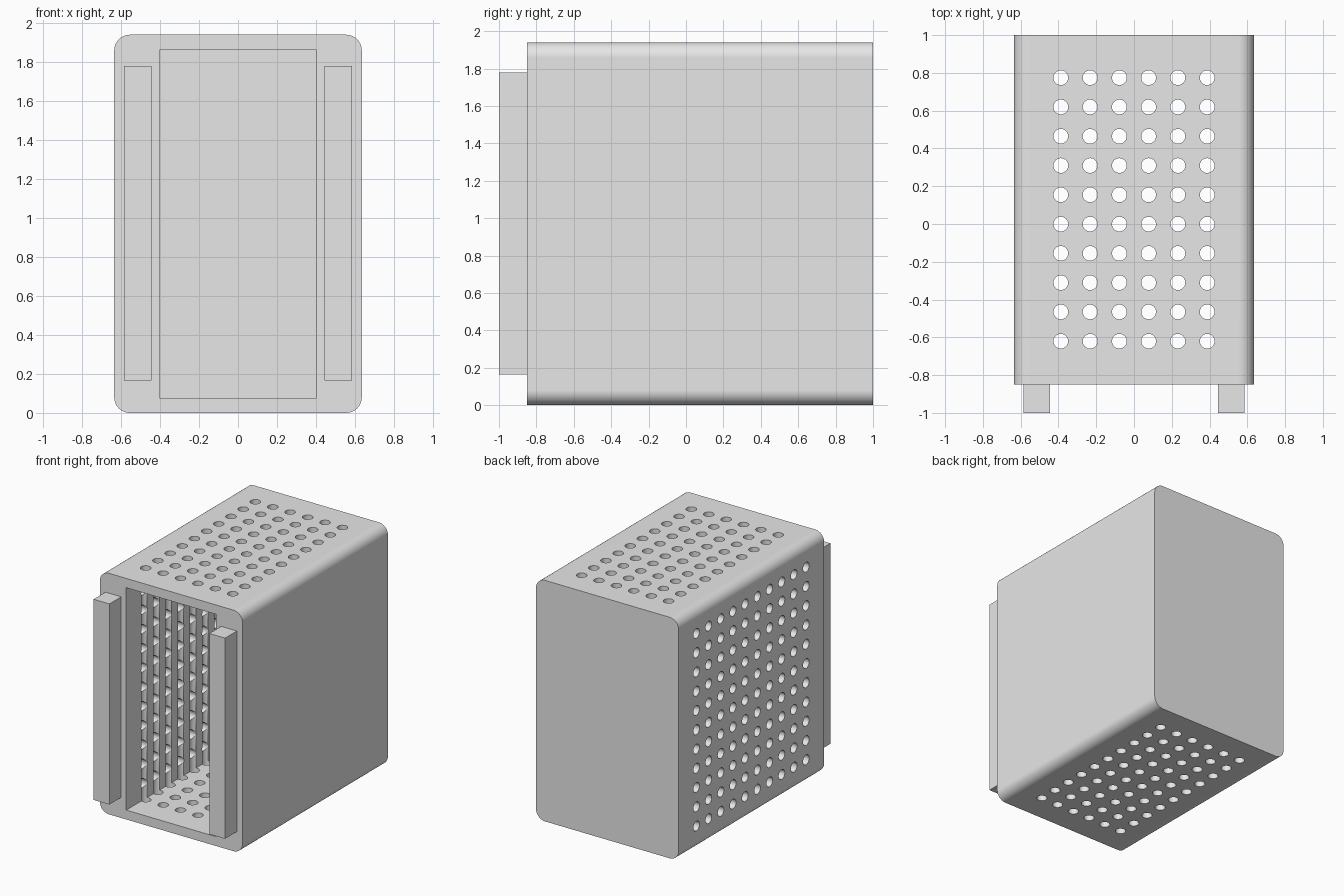
import bpy
import bmesh
import math
from mathutils import Matrix, Vector

cube = bpy.data.objects.get("Cube")
if cube:
    bpy.data.objects.remove(cube, do_unlink=True)

# Single plain grey
grey = bpy.data.materials.new("plain_grey")
grey.use_nodes = True
colour = (0.8, 0.8, 0.8, 1.0)
grey.diffuse_color = colour
grey.node_tree.nodes["Principled BSDF"].inputs["Base Color"].default_value = colour


def make_object(name, bm):
    bmesh.ops.recalc_face_normals(bm, faces=bm.faces)
    mesh = bpy.data.meshes.new(name)
    bm.to_mesh(mesh)
    bm.free()
    mesh.materials.append(grey)
    obj = bpy.data.objects.new(name, mesh)
    bpy.context.collection.objects.link(obj)
    return obj


def box(name, low, high, radius=0):
    """Box between two corners; radius rounds the edges that run front to back."""
    low, high = Vector(low), Vector(high)
    bm = bmesh.new()
    bmesh.ops.create_cube(bm, size=1, matrix=Matrix.Translation((low + high) / 2)
                          @ Matrix.Diagonal((*(high - low), 1)))
    if radius:
        edges = [e for e in bm.edges
                 if abs(e.verts[0].co.y - e.verts[1].co.y) > 0.1]
        bmesh.ops.bevel(bm, geom=edges, offset=radius, segments=8,
                        profile=0.5, affect='EDGES')
    return make_object(name, bm)


def drills(name, centres, length, axis):
    """One mesh holding a cylinder for every hole."""
    turn = Matrix.Rotation(math.pi / 2, 4, 'Y') if axis == 'X' else Matrix()
    bm = bmesh.new()
    for centre in centres:
        bmesh.ops.create_cone(bm, cap_ends=True, segments=32, radius1=HOLE_R,
                              radius2=HOLE_R, depth=length,
                              matrix=Matrix.Translation(centre) @ turn)
    return make_object(name, bm)


HOLE_R = 0.039
STEP = 0.155
HALF_W, HEIGHT, FRONT, BACK = 0.635, 1.94, -0.85, 1.0
MID_Z = HEIGHT / 2
rows_y = [0.077 + (i - 4.5) * STEP for i in range(10)]

# Rounded housing
housing = box("housing", (-HALF_W, FRONT, 0), (HALF_W, BACK, HEIGHT), 0.08)

# Cutters: open-fronted chamber, top-to-bottom vents, vents in one side wall
cutters = [
    box("chamber_cutter", (-0.4, FRONT - 0.1, 0.075), (0.4, 0.925, 1.865)),
    drills("vertical_vent_cutter",
           [((i - 2.5) * STEP, y, MID_Z) for i in range(6) for y in rows_y],
           HEIGHT + 0.2, 'Z'),
    drills("side_vent_cutter",
           [(-0.5, y, MID_Z + (k - 5) * STEP) for k in range(11) for y in rows_y],
           0.4, 'X'),
]
for cutter in cutters:
    mod = housing.modifiers.new(cutter.name, 'BOOLEAN')
    mod.operation = 'DIFFERENCE'
    mod.solver = 'EXACT'
    mod.object = cutter

# Bake the cuts, then drop the cutters
bpy.context.view_layer.update()
evaluated = housing.evaluated_get(bpy.context.evaluated_depsgraph_get())
cut_mesh = bpy.data.meshes.new_from_object(evaluated)
housing.modifiers.clear()
housing.data = cut_mesh
housing.data.name = "housing"
for cutter in cutters:
    bpy.data.objects.remove(cutter, do_unlink=True)

# Smooth corners and holes, flat panels
bpy.ops.object.select_all(action='DESELECT')
housing.select_set(True)
bpy.context.view_layer.objects.active = housing
bpy.ops.object.shade_smooth_by_angle(angle=math.radians(30))
weighted = housing.modifiers.new("flat_panels", 'WEIGHTED_NORMAL')
weighted.keep_sharp = True

# Upright rails on the front
for name, side in (("left_rail", 1), ("right_rail", -1)):
    xs = sorted((side * 0.445, side * 0.585))
    box(name, (xs[0], -1.0, 0.165), (xs[1], FRONT, 1.78))
